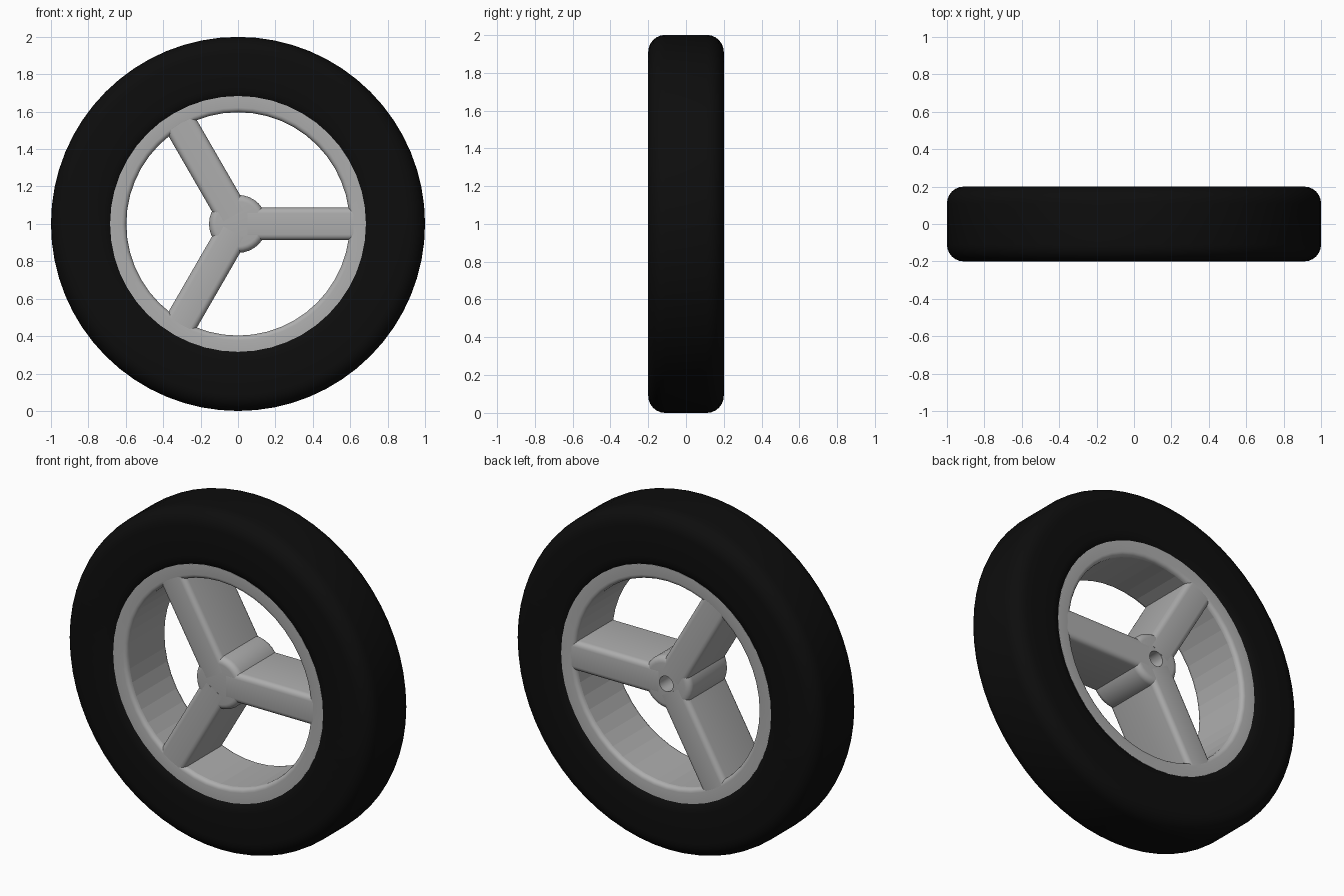
import bpy, bmesh, math
from mathutils import Matrix, Vector

if "Cube" in bpy.data.objects:
    bpy.data.objects.remove(bpy.data.objects["Cube"])


def material(name, rgb):
    m = bpy.data.materials.new(name)
    m.diffuse_color = (*rgb, 1.0)
    m.use_nodes = True
    m.node_tree.nodes["Principled BSDF"].inputs["Base Color"].default_value = m.diffuse_color
    return m


rubber = material("black rubber", (0.004, 0.004, 0.004))
metal = material("grey metal", (0.42, 0.42, 0.42))
CENTRE = Vector((0, 0, 1))


def finish(bm, name, mat, angle=35):
    bmesh.ops.remove_doubles(bm, verts=bm.verts, dist=1e-5)
    bmesh.ops.recalc_face_normals(bm, faces=bm.faces)
    me = bpy.data.meshes.new(name)
    bm.to_mesh(me)
    bm.free()
    ob = bpy.data.objects.new(name, me)
    bpy.context.collection.objects.link(ob)
    me.materials.append(mat)
    bpy.ops.object.select_all(action='DESELECT')
    ob.select_set(True)
    bpy.context.view_layer.objects.active = ob
    bpy.ops.object.shade_smooth_by_angle(angle=math.radians(angle))
    return ob


def corner(cr, cy, rad, start, steps=6):
    """Quarter-round in the (radius, y) plane, starting at an angle in degrees."""
    return [(cr + rad * math.cos(math.radians(start + 90 * i / steps)),
             cy + rad * math.sin(math.radians(start + 90 * i / steps)))
            for i in range(steps + 1)]


def revolve(profile, name, mat, segs, closed):
    """Spin a (radius, y) profile about the axle."""
    bm = bmesh.new()
    rings = []
    for s in range(segs):
        a = 2 * math.pi * s / segs
        rings.append([bm.verts.new(Vector((r * math.cos(a), y, r * math.sin(a))) + CENTRE)
                      for r, y in profile])
    n = len(profile)
    for s in range(segs):
        p, q = rings[s], rings[(s + 1) % segs]
        for i in range(n if closed else n - 1):
            j = (i + 1) % n
            bm.faces.new((p[i], p[j], q[j], q[i]))
    return finish(bm, name, mat)


# tyre: rounded rectangular section
T = 0.09
revolve(corner(1 - T, 0.2 - T, T, 0) + corner(0.734, 0.2 - T, T, 90)
        + corner(0.734, T - 0.2, T, 180) + corner(1 - T, T - 0.2, T, 270),
        "tyre", rubber, 64, True)

# rim: flat ring with softened inner edges
D, F = 0.185, 0.025
rim = revolve([(0.684, -D), (0.684, D)] + corner(0.597 + F, D - F, F, 90, 4)
              + corner(0.597 + F, F - D, F, 180, 4), "rim", metal, 48, True)
for f in rim.data.polygons:  # faceted inner wall
    radial = math.hypot(f.center.x, f.center.z - 1)
    if radial < 0.6 and abs(f.center.y) < 0.05:
        f.use_smooth = False

# hub: rounded cylinder with a blind axle bore at the back
H = 0.184
revolve([(0, 0), (0.045, 0), (0.045, H)] + corner(0.155 - 0.035, H - 0.035, 0.035, 0)[::-1]
        + corner(0.155 - 0.035, 0.035 - H, 0.035, 270)[::-1] + [(0, -H)],
        "hub", metal, 32, False)

# three deep spokes with rounded long edges
for k in range(3):
    bm = bmesh.new()
    r0, r1, w = 0.05, 0.65, 0.174
    bmesh.ops.create_cube(bm, size=1)
    bmesh.ops.scale(bm, vec=(r1 - r0, 2 * D - 0.001, w), verts=bm.verts)
    long_edges = [e for e in bm.edges
                  if abs(e.verts[0].co.x - e.verts[1].co.x) > 0.3]
    bmesh.ops.bevel(bm, geom=long_edges, offset=0.03, segments=4,
                    profile=0.5, affect='EDGES')
    # pointed inner end so the spokes meet without blocking the bore
    for v in bm.verts:
        v.co.x += (r0 + r1) / 2
    bm.transform(Matrix.Translation(CENTRE) @ Matrix.Rotation(k * 2 * math.pi / 3, 4, 'Y'))
    finish(bm, f"spoke_{k + 1}", metal)
